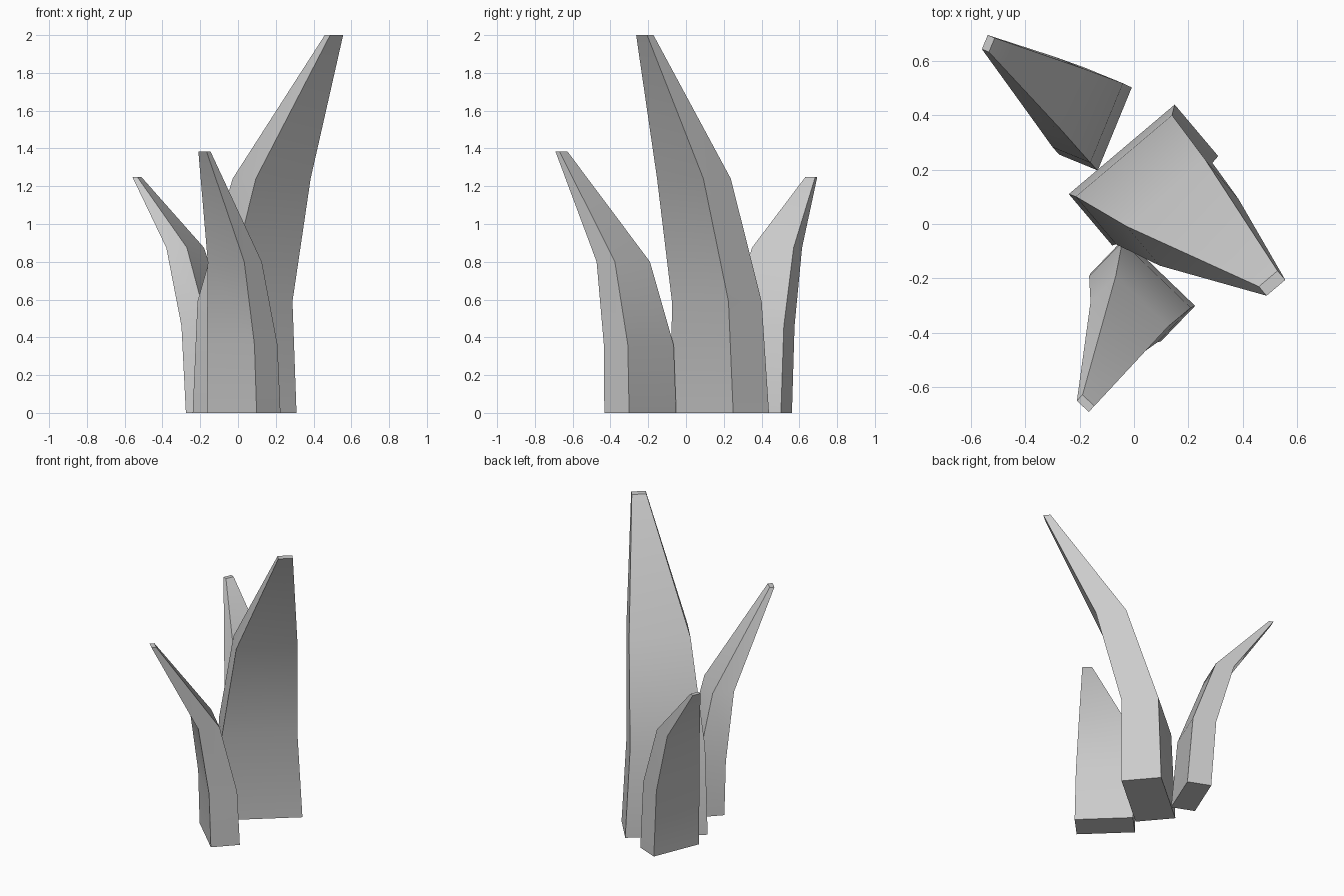
import bpy, bmesh, math
from mathutils import Vector

if "Cube" in bpy.data.objects:
    bpy.data.objects.remove(bpy.data.objects["Cube"])


def make_blade(name, angle, sections):
    """Loft a closed four-sided spike through horizontal rectangular sections.
    Each section is (x, y, z, half width, half depth)."""
    a = math.radians(angle)
    wide = Vector((math.cos(a), math.sin(a), 0))
    deep = Vector((math.sin(a), -math.cos(a), 0))
    bm = bmesh.new()
    rings = []
    for x, y, z, w, t in sections:
        c = Vector((x, y, z))
        rings.append([bm.verts.new(c + wide * w * i + deep * t * j)
                      for i, j in ((-1, -1), (1, -1), (1, 1), (-1, 1))])
    for low, high in zip(rings, rings[1:]):
        for k in range(4):
            n = (k + 1) % 4
            bm.faces.new((low[k], low[n], high[n], high[k]))
    # base and tip caps
    bm.faces.new(rings[0])
    bm.faces.new(rings[-1])
    bmesh.ops.recalc_face_normals(bm, faces=bm.faces[:])
    mesh = bpy.data.meshes.new(name)
    bm.to_mesh(mesh)
    bm.free()
    obj = bpy.data.objects.new(name, mesh)
    bpy.context.collection.objects.link(obj)
    # smooth along the length, sharp at the corners
    bpy.ops.object.select_all(action='DESELECT')
    obj.select_set(True)
    bpy.context.view_layer.objects.active = obj
    bpy.ops.object.shade_smooth_by_angle(angle=math.radians(45))
    return obj


# tall central blade leaning to the front right
make_blade("tall_blade", 40.2, [
    (0.035, 0.18, 0.00, 0.255, 0.124),
    (0.037, 0.163, 0.59, 0.232, 0.115),
    (0.178, 0.042, 1.24, 0.190, 0.095),
    (0.508, -0.218, 2.00, 0.045, 0.022)])

# front blade leaning to the front left
make_blade("front_blade", -43.9, [
    (0.032, -0.242, 0.00, 0.180, 0.091),
    (0.022, -0.250, 0.36, 0.175, 0.088),
    (-0.017, -0.332, 0.80, 0.134, 0.067),
    (-0.178, -0.660, 1.385, 0.030, 0.015)])

# back blade leaning to the back left
make_blade("back_blade", 67.7, [
    (-0.142, 0.379, 0.00, 0.165, 0.077),
    (-0.170, 0.400, 0.46, 0.158, 0.075),
    (-0.280, 0.482, 0.875, 0.119, 0.059),
    (-0.536, 0.664, 1.25, 0.028, 0.014)])
